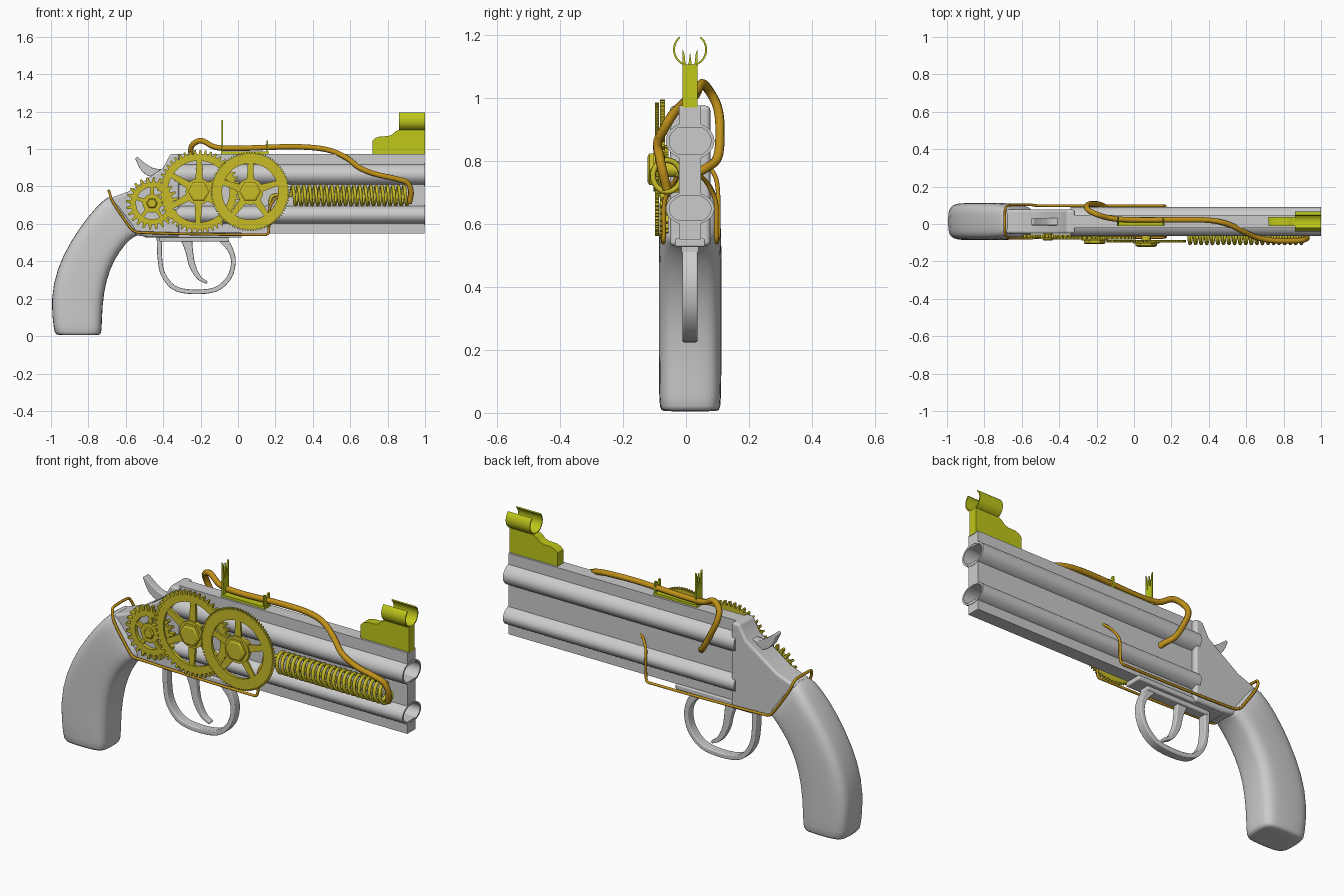
import bpy, bmesh
from math import sin, cos, pi, radians, copysign
from mathutils import Vector

if "Cube" in bpy.data.objects:
    bpy.data.objects.remove(bpy.data.objects["Cube"])

YC = 0.013  # centre plane of the gun body


def material(name, rgb):
    m = bpy.data.materials.new(name)
    m.diffuse_color = (*rgb, 1)
    m.use_nodes = True
    m.node_tree.nodes["Principled BSDF"].inputs["Base Color"].default_value = m.diffuse_color
    return m


BRASS = material("brass", (0.58, 0.5, 0.02))
SIGHT = material("sight_brass", (0.52, 0.57, 0.01))
COPPER = material("copper", (0.52, 0.28, 0.01))


def part(name, lofts, mat=None, angle=35, bevel=0, subsurf=0):
    """Object made of lofts; each loft is (rings, wrap), open lofts get end caps."""
    bm = bmesh.new()
    for rings, wrap in lofts:
        vs = [[bm.verts.new(p) for p in r] for r in rings]
        n = len(vs[0])
        for a, b in zip(vs, vs[1:] + (vs[:1] if wrap else [])):
            for i in range(n):
                j = (i + 1) % n
                bm.faces.new((a[i], a[j], b[j], b[i]))
        if not wrap:
            bm.faces.new(vs[0][::-1])
            bm.faces.new(vs[-1])
    bmesh.ops.recalc_face_normals(bm, faces=bm.faces)
    me = bpy.data.meshes.new(name)
    bm.to_mesh(me)
    bm.free()
    me.polygons.foreach_set("use_smooth", [True] * len(me.polygons))
    if angle < 180:
        me.set_sharp_from_angle(angle=radians(angle))
    ob = bpy.data.objects.new(name, me)
    bpy.context.collection.objects.link(ob)
    if mat:
        me.materials.append(mat)
    if bevel:
        b = ob.modifiers.new("bevel", 'BEVEL')
        b.width, b.segments, b.harden_normals = bevel, 3, True
    if subsurf:
        ob.modifiers.new("subsurf", 'SUBSURF').levels = subsurf
        ob.modifiers["subsurf"].render_levels = subsurf
    return ob


def smooth_path(pts, k=6):
    """Catmull-Rom points through pts."""
    p = [Vector(q) for q in pts]
    p = [2 * p[0] - p[1]] + p + [2 * p[-1] - p[-2]]
    out = []
    for a, b, c, d in zip(p, p[1:], p[2:], p[3:]):
        for i in range(k):
            t = i / k
            out.append(0.5 * (2 * b + (c - a) * t + (2 * a - 5 * b + 4 * c - d) * t * t
                              + (3 * b - a - 3 * c + d) * t ** 3))
    return out + [p[-2]]


def prism(xz, y0, y1):
    return [[(x, y, z) for x, z in xz] for y in (y0, y1)], False


def box(x0, x1, hw, z0, z1):
    return prism([(x0, z0), (x1, z0), (x1, z1), (x0, z1)], YC - hw, YC + hw)


def circle(cx, cz, r, y, n=32, turn=0):
    return [(cx + r * cos(turn + 2 * pi * i / n), y, cz + r * sin(turn + 2 * pi * i / n)) for i in range(n)]


def disc(cx, cz, r, y0, y1, n=32):
    return [circle(cx, cz, r, y0, n), circle(cx, cz, r, y1, n)], False


def ribbon(name, pts, hw):
    """Flat strip along (x, z, thickness) points."""
    p = smooth_path(pts)
    rings = []
    for i, q in enumerate(p):
        t = p[min(i + 1, len(p) - 1)] - p[max(i - 1, 0)]
        n = Vector((-t.y, t.x)).normalized() * q.z / 2
        a, b = (q.x + n.x, q.y + n.y), (q.x - n.x, q.y - n.y)
        rings.append([(a[0], YC - hw, a[1]), (a[0], YC + hw, a[1]), (b[0], YC + hw, b[1]), (b[0], YC - hw, b[1])])
    return part(name, [(rings, False)], bevel=0.005, angle=50)


def tube(name, pts, r, mat):
    cu = bpy.data.curves.new(name, 'CURVE')
    cu.dimensions = '3D'
    cu.bevel_depth, cu.bevel_resolution, cu.use_fill_caps = r, 2, True
    sp = cu.splines.new('POLY')
    sp.points.add(len(pts) - 1)
    for s, q in zip(sp.points, pts):
        s.co = (*q, 1)
    cu.materials.append(mat)
    ob = bpy.data.objects.new(name, cu)
    bpy.context.collection.objects.link(ob)


def gear(name, cx, cz, r, tooth, teeth, inner, hub, spokes, spoke_w, y0, y1, nut, nut_y, turn=0):
    outer = []
    for i in range(teeth):
        for f, rr in ((0, r - tooth), (0.4, r - tooth), (0.55, r), (0.85, r)):
            outer.append((rr, 2 * pi * (i + f) / teeth))
    ring = lambda y, fixed=None: [(cx + (fixed or q) * cos(a), y, cz + (fixed or q) * sin(a)) for q, a in outer]
    lofts = [([ring(y0), ring(y1), ring(y1, inner), ring(y0, inner)], True)]
    lofts.append(disc(cx, cz, hub, y0 - 0.004, y1))
    for i in range(spokes):
        a = turn + 2 * pi * i / spokes
        u, v = Vector((cos(a), sin(a))), Vector((-sin(a), cos(a))) * spoke_w
        c = Vector((cx, cz))
        quad = [c + u * hub * 0.8 + v, c + u * (inner + 0.006) + v * 0.7, c + u * (inner + 0.006) - v * 0.7, c + u * hub * 0.8 - v]
        lofts.append(prism([tuple(q) for q in quad], y0 + 0.002, y1 - 0.002))
    # hex nut with chamfer, and axle into the body
    lofts.append(([circle(cx, cz, nut, y1, 6), circle(cx, cz, nut, nut_y + 0.006, 6), circle(cx, cz, nut * 0.8, nut_y, 6)], False))
    lofts.append(disc(cx, cz, 0.025, y1, YC, 16))
    part(name, lofts, BRASS, 30)


# Barrels: hollow, slightly oval
for name, z, rz in (("upper_barrel", 0.863, 0.06), ("lower_barrel", 0.648, 0.053)):
    oval = lambda x, s: [(x, YC + 0.077 * s * cos(2 * pi * i / 48), z + rz * s * sin(2 * pi * i / 48)) for i in range(48)]
    part(name, [([oval(-0.34, 1), oval(1, 1), oval(1, 0.86), oval(-0.3, 0.86)], False)])

# Central rib joining the barrels (notched around the bores), and the frame
part("barrel_rib", [box(-0.34, 0.998, 0.035, a, b) for a, b in ((0.905, 0.975), (0.69, 0.82), (0.55, 0.612))])
part("frame", [prism([(-0.315, 0.975), (-0.36, 0.975), (-0.4, 0.9), (-0.58, 0.775), (-0.69, 0.735),
                      (-0.62, 0.6), (-0.55, 0.54), (-0.48, 0.53), (-0.315, 0.53)], YC - 0.064, YC + 0.064)],
     angle=180, bevel=0.014)
part("trigger_plate", [box(-0.5, 0.02, 0.048, 0.527, 0.553), box(-0.42, -0.05, 0.028, 0.505, 0.53)], bevel=0.006, angle=50)

# Grip: rounded sections from back point to front point
sections = [((-0.94, 0.005), (-0.76, 0.005), 0.075), ((-0.975, 0.006), (-0.733, 0.006), 0.094),
            ((-0.986, 0.03), (-0.728, 0.03), 0.099), ((-1.003, 0.2), (-0.725, 0.17), 0.1),
            ((-0.97, 0.36), (-0.705, 0.30), 0.1), ((-0.895, 0.51), (-0.662, 0.41), 0.1),
            ((-0.80, 0.645), (-0.605, 0.49), 0.1), ((-0.715, 0.735), (-0.555, 0.535), 0.092),
            ((-0.68, 0.75), (-0.525, 0.54), 0.072), ((-0.66, 0.73), (-0.53, 0.56), 0.055)]
rings = []
for b, f, hw in sections:
    b, f = Vector(b), Vector(f)
    ring = []
    for i in range(24):
        a = 2 * pi * i / 24
        sq = lambda v: copysign(abs(v) ** 0.5, v)
        q = (b + f) / 2 + (f - b) / 2 * sq(cos(a))
        ring.append((q.x, YC + hw * sq(sin(a)), q.y))
    rings.append(ring)
part("grip", [(rings, False)], angle=180, subsurf=1)

# Trigger guard, trigger, hammer
ribbon("trigger_guard", [(-0.42, 0.53, 0.03), (-0.418, 0.42, 0.025), (-0.40, 0.33, 0.025), (-0.34, 0.258, 0.025),
                         (-0.24, 0.237, 0.025), (-0.12, 0.25, 0.025), (-0.05, 0.31, 0.025), (-0.025, 0.39, 0.025),
                         (-0.04, 0.46, 0.03), (-0.09, 0.53, 0.05)], 0.024)
ribbon("trigger", [(-0.28, 0.54, 0.07), (-0.262, 0.46, 0.042), (-0.245, 0.38, 0.034), (-0.21, 0.315, 0.024),
                   (-0.165, 0.285, 0.014)], 0.016)
ribbon("hammer", [(-0.36, 0.86, 0.07), (-0.45, 0.872, 0.05), (-0.5, 0.9, 0.045), (-0.545, 0.955, 0.014)], 0.02)

# Gear train on the front side
gear("small_gear", -0.46, 0.71, 0.14, 0.026, 24, 0.085, 0.05, 5, 0.012, -0.075, -0.055, 0.03, -0.088, 0.3)
gear("large_gear", -0.21, 0.773, 0.222, 0.02, 48, 0.165, 0.07, 6, 0.02, -0.083, -0.066, 0.058, -0.108, 0.5)
gear("front_gear", 0.065, 0.773, 0.212, 0.009, 90, 0.15, 0.07, 5, 0.02, -0.099, -0.085, 0.058, -0.122, 0.3)

# Coil spring beside the barrels, with a tail
coil = [(0.285 + 0.625 * i / 504, -0.06 + 0.045 * cos(2 * pi * i / 24), 0.752 + 0.05 * sin(2 * pi * i / 24)) for i in range(505)]
tail = smooth_path([(0.17, -0.03, 0.7), (0.18, -0.03, 0.745), (0.22, -0.025, 0.755), (0.285, -0.015, 0.752)])
tube("coil_spring", tail[:-1] + coil, 0.009, BRASS)

# Thick cable from the spring, over the top, down the far side
tube("copper_cable", smooth_path([
    (0.915, -0.06, 0.71), (0.925, -0.075, 0.77), (0.905, -0.085, 0.82), (0.85, -0.09, 0.84), (0.74, -0.088, 0.865),
    (0.65, -0.07, 0.9), (0.585, -0.04, 0.95), (0.5, 0, 0.99), (0.4, 0.02, 1.008), (0.25, 0.022, 1.012), (0, 0.022, 1.004),
    (-0.12, 0.03, 1.01), (-0.195, 0.05, 1.045), (-0.245, 0.075, 1.02), (-0.25, 0.1, 0.97), (-0.22, 0.108, 0.9),
    (-0.17, 0.1, 0.81), (-0.13, 0.06, 0.775), (-0.12, 0.03, 0.76)]), 0.015, COPPER)

# Thin wire: mirrored halves joined over the grip neck
half = [(-0.69, 0.05, 0.775), (-0.685, 0.075, 0.76), (-0.665, 0.088, 0.71), (-0.58, 0.09, 0.585), (-0.55, 0.09, 0.56),
        (-0.5, 0.085, 0.553), (-0.2, 0.085, 0.545), (0.1, 0.085, 0.542), (0.155, 0.085, 0.545), (0.165, 0.083, 0.575),
        (0.167, 0.083, 0.66), (0.175, 0.07, 0.7), (0.2, 0.05, 0.735), (0.23, 0.03, 0.755)]
half = [(x, y + YC, z) for x, y, z in half]
mirrored = [(x, 2 * YC - y, z) for x, y, z in half]
tube("thin_wire", smooth_path(mirrored[::-1] + half, 4), 0.007, COPPER)

# Front sight: stepped base and open-topped cradle
part("front_sight_base", [prism([(0.72, 0.97), (0.72, 1.045), (0.735, 1.06), (0.76, 1.068), (0.8, 1.069), (0.825, 1.077),
                                 (0.84, 1.093), (0.86, 1.103), (1.0, 1.103), (1.0, 0.97)], YC - 0.024, YC + 0.024)], SIGHT)
arc = []
for i in range(33):
    a = radians(130 + 280 * i / 32)
    arc.append([(x, YC + r * cos(a), 1.153 + r * sin(a)) for x, r in ((0.86, 0.054), (1, 0.054), (1, 0.048), (0.86, 0.048))])
part("front_sight_cradle", [(arc, False)], SIGHT)

# Rear sight: base strip, pronged leaf and low notched leaf
leaf = lambda x, yz: ([[(x + d, YC + y, z) for y, z in yz] for d in (-0.004, 0.004)], False)
part("rear_sight", [
    box(-0.09, 0.162, 0.024, 0.97, 0.987),
    leaf(-0.083, [(-0.024, 0.975), (0.024, 0.975), (0.024, 1.155), (0.018, 1.14), (0.01, 1.07), (0, 1.145),
                  (-0.01, 1.07), (-0.018, 1.14), (-0.024, 1.155)]),
    leaf(0.156, [(-0.024, 0.975), (0.024, 0.975), (0.024, 1.045), (0.01, 1.045), (0, 1.01), (-0.01, 1.045),
                 (-0.024, 1.045)])], SIGHT)
